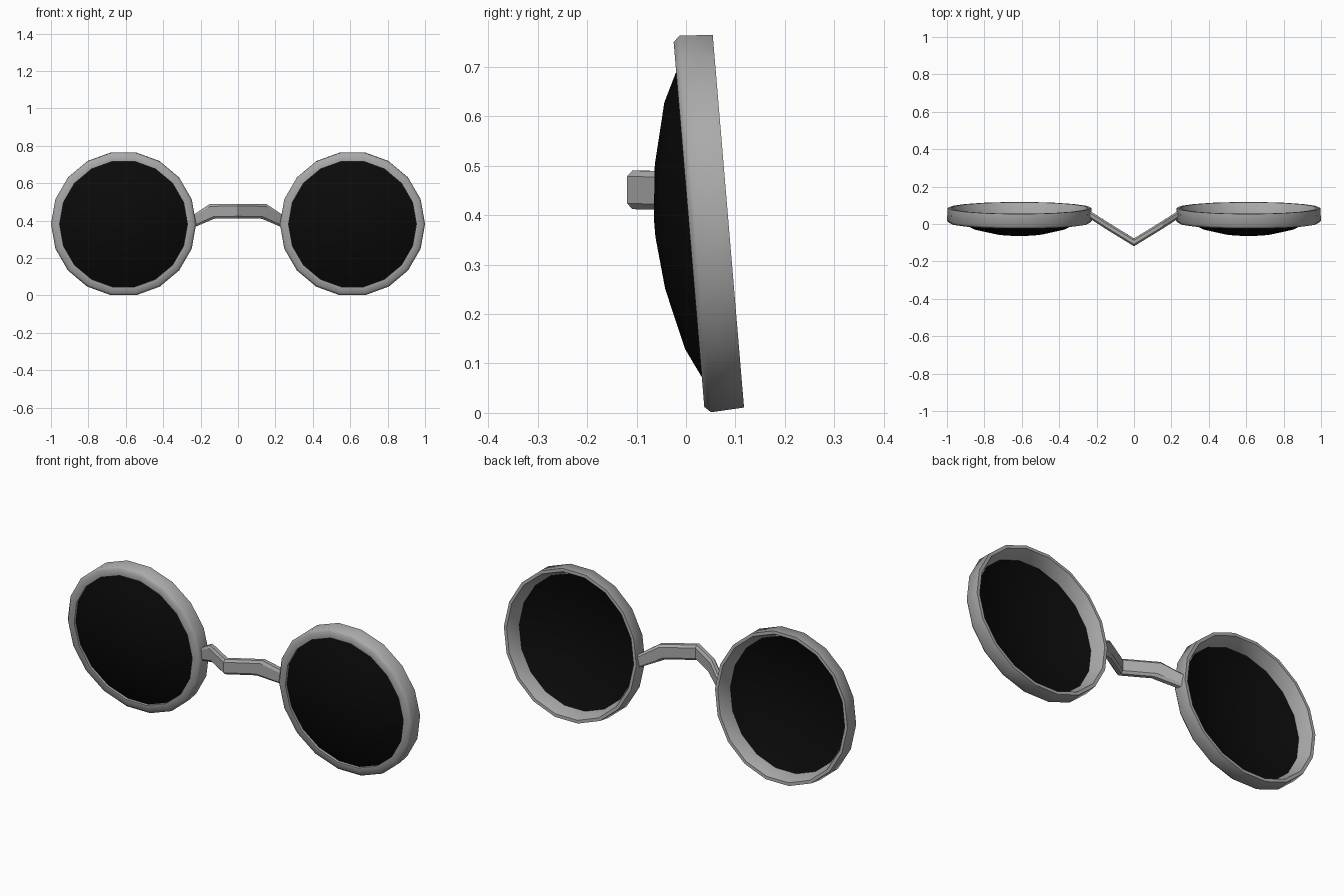
import bpy, bmesh, math
from mathutils import Matrix, Vector

if "Cube" in bpy.data.objects:
    bpy.data.objects.remove(bpy.data.objects["Cube"])

SIDES = 18
TILT = Matrix.Rotation(math.radians(4.8), 4, 'X')


def material(name, value):
    m = bpy.data.materials.new(name)
    m.use_nodes = True
    color = (value, value, value, 1)
    m.diffuse_color = color
    m.node_tree.nodes["Principled BSDF"].inputs["Base Color"].default_value = color
    return m


metal = material("grey metal", 0.40)
dark = material("black glass", 0.003)


def finish(name, bm, mat, angle):
    bmesh.ops.recalc_face_normals(bm, faces=bm.faces[:])
    mesh = bpy.data.meshes.new(name)
    bm.to_mesh(mesh)
    bm.free()
    mesh.materials.append(mat)
    ob = bpy.data.objects.new(name, mesh)
    bpy.context.collection.objects.link(ob)
    bpy.ops.object.select_all(action='DESELECT')
    ob.select_set(True)
    bpy.context.view_layer.objects.active = ob
    bpy.ops.object.shade_smooth_by_angle(angle=math.radians(angle))
    return ob


def bridge_loops(bm, loops, closed):
    """Join successive vertex rings with quads."""
    n = len(loops[0])
    pairs = list(zip(loops, loops[1:])) + ([(loops[-1], loops[0])] if closed else [])
    for a, b in pairs:
        for i in range(n):
            j = (i + 1) % n
            bm.faces.new((a[i], a[j], b[j], b[i]))


def lathe(name, profile, centre, mat, closed, angle):
    """Turn (radius, y) points round the tilted front-back axis."""
    bm = bmesh.new()
    loops = []
    for r, y in profile:
        loops.append([bm.verts.new((r * math.cos(2 * math.pi * i / SIDES), y,
                                    r * math.sin(2 * math.pi * i / SIDES)))
                      for i in range(SIDES)])
    bridge_loops(bm, loops, closed)
    if not closed:
        bm.faces.new(loops[-1])
    bm.transform(Matrix.Translation(centre) @ TILT)
    return finish(name, bm, mat, angle)


# Rims and domed lenses
RIM = [(0.342, 0.0), (0.376, 0.0), (0.388, 0.013), (0.384, 0.08), (0.368, 0.08), (0.342, 0.022)]
LENS = [(0.352, -0.0 + 0.018), (0.254, -0.029), (0.128, -0.0588), (0.02, -0.0697)]
for side, sx in (("left", 1), ("right", -1)):
    centre = Vector((sx * 0.612, 0.006, 0.381))
    lathe(side + "_rim", RIM, centre, metal, True, 50)
    lathe(side + "_lens", LENS, centre, dark, False, 40)

# Nose bridge: chamfered bar swept along a bent V path (x, y, z, half height)
PATH = [(0.24, 0.052, 0.396, 0.034), (0.14, -0.012, 0.449, 0.039), (0, -0.098, 0.451, 0.039)]
path = [(-x, y, z, h) for x, y, z, h in PATH] + PATH[-2::-1]
SECTION = [(-1, -0.7), (-1, 0.7), (-0.5, 1), (0.5, 1), (1, 0.7), (1, -0.7), (0.5, -1), (-0.5, -1)]
bm = bmesh.new()
loops = []
for x, y, z, h in path:
    # Lean the bend sections so both legs keep their thickness
    lean = 0.012 * (x > 0) - 0.012 * (x < 0)
    loops.append([bm.verts.new((x + lean * v * (abs(x) < 0.2),
                                y + 0.021 * u + 0.6 * abs(lean) * v * (abs(x) < 0.2),
                                z + h * v)) for u, v in SECTION])
bridge_loops(bm, loops, False)
bm.faces.new(loops[0])
bm.faces.new(loops[-1])
finish("nose_bridge", bm, metal, 30)
